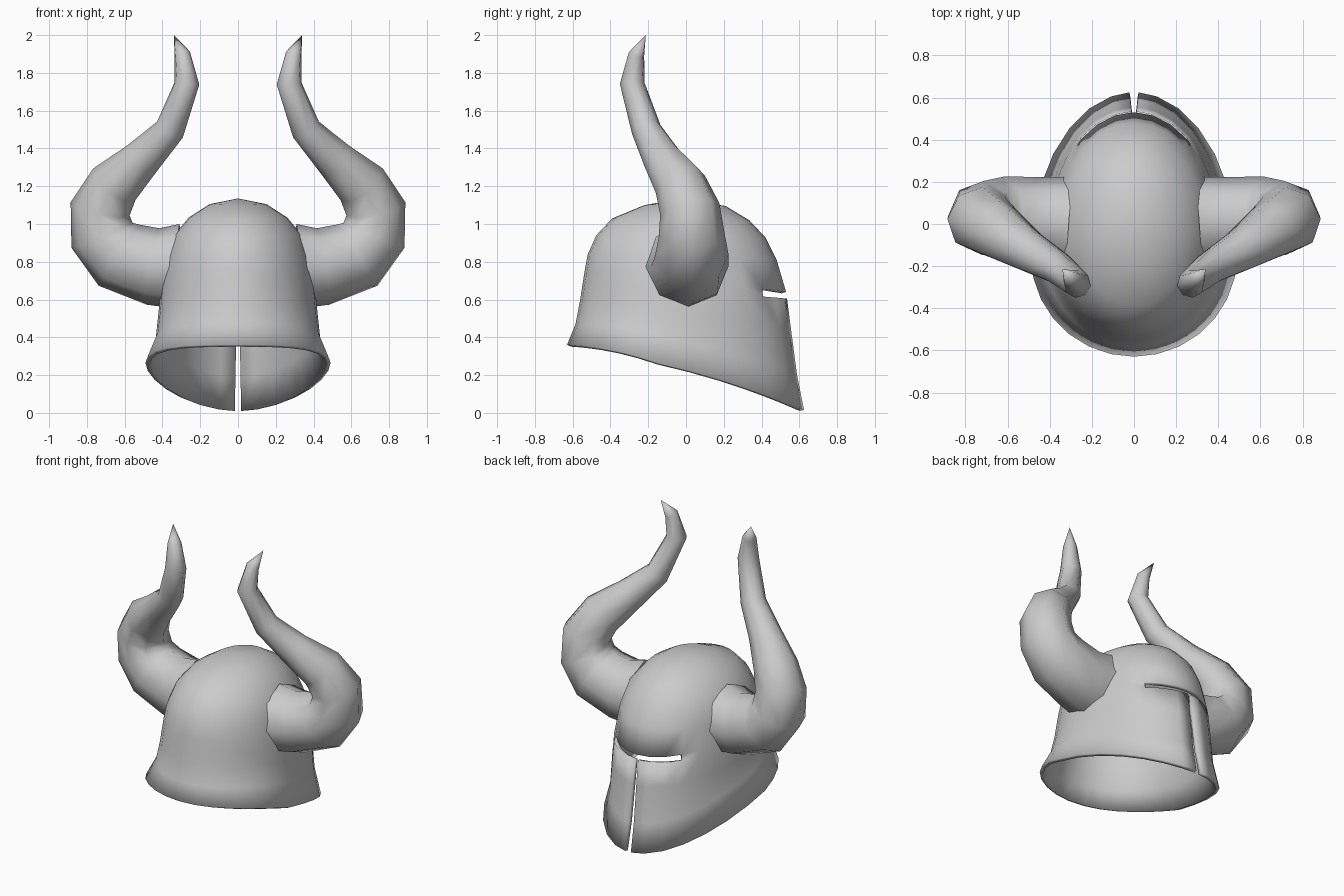
import bpy, bmesh, math
from mathutils import Vector

if "Cube" in bpy.data.objects:
    bpy.data.objects.remove(bpy.data.objects["Cube"])

metal = bpy.data.materials.new("grey_metal")
metal.use_nodes = True
GREY = (0.6, 0.6, 0.6, 1)
metal.diffuse_color = GREY
metal.node_tree.nodes["Principled BSDF"].inputs["Base Color"].default_value = GREY


def make_object(name, bm):
    bmesh.ops.recalc_face_normals(bm, faces=bm.faces)
    mesh = bpy.data.meshes.new(name)
    bm.to_mesh(mesh)
    bm.free()
    mesh.materials.append(metal)
    obj = bpy.data.objects.new(name, mesh)
    bpy.context.collection.objects.link(obj)
    return obj


def smooth(obj, angle):
    bpy.ops.object.select_all(action="DESELECT")
    obj.select_set(True)
    bpy.context.view_layer.objects.active = obj
    bpy.ops.object.shade_smooth_by_angle(angle=math.radians(angle))


# Helmet levels: z at back, side, front; y at back, widest, front; half width; front gap
LEVELS = [
    (.36, .265, .015, -.63, -.15, .625, .49, .022),
    (.47, .40, .20, -.585, -.10, .588, .435, .018),
    (.60, .54, .45, -.56, -.06, .555, .42, .014),
    (.68, .65, .605, -.548, -.05, .535, .41, .012),
    (.76, .71, .64, -.535, -.05, .53, .40, 0),
    (.84, .83, .81, -.52, -.04, .48, .38, 0),
    (.94, .94, .93, -.475, -.03, .42, .34, 0),
    (1.03, 1.035, 1.02, -.39, -.03, .335, .26, 0),
    (1.10, 1.105, 1.095, -.22, -.02, .21, .15, 0),
]
SEGMENTS = 14
SLIT_ROW, SLIT_SPAN = 3, 3


def helmet_ring(bm, level):
    z_back, z_side, z_front, y_back, y_mid, y_front, width, gap = level
    ring = []
    for i in range(SEGMENTS + 1):
        a = math.pi * i / SEGMENTS
        c = math.cos(a)
        y = y_mid + c * ((y_front - y_mid) if c > 0 else (y_mid - y_back))
        z = z_side + (z_front - z_back) / 2 * c + ((z_front + z_back) / 2 - z_side) * c * c
        x = 0 if i == SEGMENTS else max(gap, width * math.sin(a))
        ring.append(bm.verts.new((x, y, z)))
    return ring


# Half shell with the eye slit left open, then mirrored and thickened
bm = bmesh.new()
rings = [helmet_ring(bm, level) for level in LEVELS]
for row, (low, high) in enumerate(zip(rings, rings[1:])):
    for i in range(SEGMENTS):
        if row == SLIT_ROW and i < SLIT_SPAN:
            continue
        bm.faces.new((low[i], low[i + 1], high[i + 1], high[i]))
crown = bm.verts.new((0, -.02, 1.135))
for a, b in zip(rings[-1], rings[-1][1:]):
    bm.faces.new((a, b, crown))
helmet = make_object("helmet_shell", bm)
if helmet.data.polygons[0].normal.y < 0:
    helmet.data.flip_normals()
mirror = helmet.modifiers.new("mirror", "MIRROR")
mirror.use_clip = True
mirror.merge_threshold = 0.001
shell = helmet.modifiers.new("thickness", "SOLIDIFY")
shell.thickness = 0.025
shell.offset = -1
smooth(helmet, 40)

# Horn path: centre and radius
HORN = [
    ((.31, 0, .775), .225), ((.45, .02, .775), .205), ((.63, .03, .835), .195),
    ((.72, .03, .94), .175), ((.73, .02, 1.08), .16), ((.655, -.03, 1.21), .14),
    ((.51, -.125, 1.345), .105), ((.36, -.21, 1.5), .08),
    ((.27, -.285, 1.745), .066), ((.295, -.262, 1.9), .043),
]
TIP = Vector((.34, -.213, 2))
SIDES = 8


def build_horn(name, side):
    bm = bmesh.new()
    points = [Vector(p) for p, r in HORN] + [TIP]
    across = Vector((0, 1, 0))
    rings = []
    for k, (p, r) in enumerate(HORN):
        centre = points[k]
        before = (centre - points[k - 1]).normalized() if k else Vector((1, 0, 0))
        tangent = (before + (points[k + 1] - centre).normalized()).normalized()
        across = (across - tangent * across.dot(tangent)).normalized()
        up = tangent.cross(across)
        ring = []
        for i in range(SIDES):
            a = math.tau * i / SIDES
            v = centre + (across * math.cos(a) + up * math.sin(a)) * r
            ring.append(bm.verts.new((v.x * side, v.y, v.z)))
        rings.append(ring)
    tip = bm.verts.new((TIP.x * side, TIP.y, TIP.z))
    for low, high in zip(rings, rings[1:]):
        for i in range(SIDES):
            j = (i + 1) % SIDES
            bm.faces.new((low[i], low[j], high[j], high[i]))
    for i in range(SIDES):
        bm.faces.new((rings[-1][i], rings[-1][(i + 1) % SIDES], tip))
    bm.faces.new(rings[0])
    smooth(make_object(name, bm), 60)


build_horn("left_horn", 1)
build_horn("right_horn", -1)
